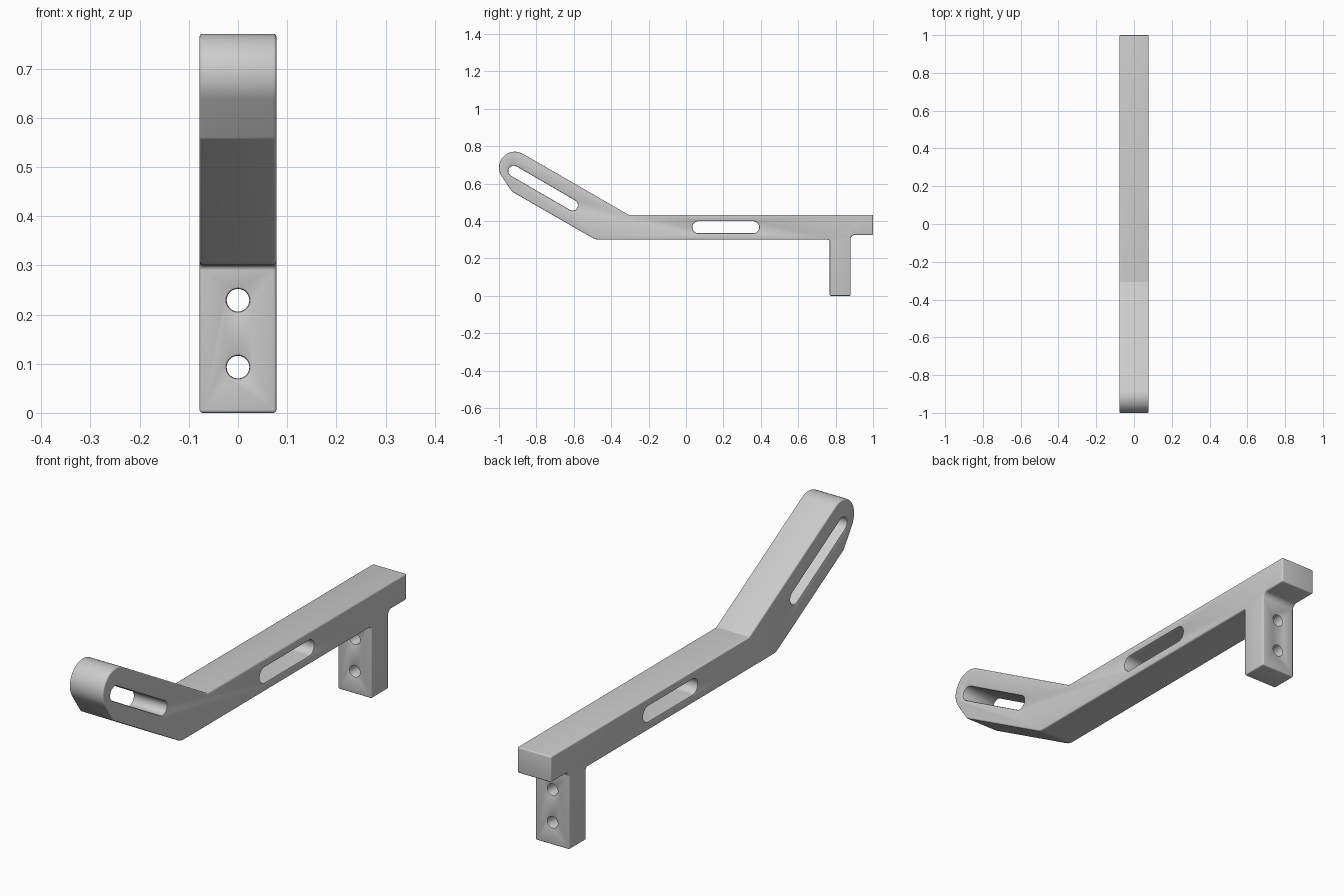
import bpy, bmesh, math
from mathutils import Vector

cube = bpy.data.objects.get("Cube")
if cube:
    bpy.data.objects.remove(cube, do_unlink=True)

HALF_WIDTH = 0.078
RIM = 0.005

gray = bpy.data.materials.new("light gray")
gray.use_nodes = True
gray.diffuse_color = (0.6, 0.6, 0.6, 1)
gray.node_tree.nodes["Principled BSDF"].inputs["Base Color"].default_value = (0.6, 0.6, 0.6, 1)


def rounded(corners):
    """Outline with each (u, v, radius) corner replaced by an arc."""
    out = []
    count = len(corners)
    for i, (u, v, r) in enumerate(corners):
        p = Vector((u, v))
        if r == 0:
            out.append(p)
            continue
        a = (Vector(corners[i - 1][:2]) - p).normalized()
        b = (Vector(corners[(i + 1) % count][:2]) - p).normalized()
        half = a.angle(b) / 2
        centre = p + (a + b).normalized() * r / math.sin(half)
        start = p + a * r / math.tan(half) - centre
        end = p + b * r / math.tan(half) - centre
        turn = start.angle(end)
        steps = max(4, round(turn / math.radians(6)))
        for k in range(steps + 1):
            t = k / steps
            out.append(centre + (start * math.sin((1 - t) * turn)
                                 + end * math.sin(t * turn)) / math.sin(turn))
    return out


def capsule(a, b, r, steps=24):
    """Stadium outline from a to b; a full circle when they coincide."""
    a, b = Vector(a), Vector(b)
    d = b - a
    base = math.atan2(d.y, d.x) if d.length else 0
    pts = []
    for centre, offset in ((b, -math.pi / 2), (a, math.pi / 2)):
        for k in range(steps + (1 if d.length else 0)):
            t = base + offset + math.pi * k / steps
            pts.append(centre + r * Vector((math.cos(t), math.sin(t))))
    return pts


def loft(name, sections, place):
    """Skin matching outlines at several depths and cap both ends."""
    bm = bmesh.new()
    rings = [[bm.verts.new(place(p.x, p.y, depth)) for p in outline]
             for depth, outline in sections]
    for lower, upper in zip(rings, rings[1:]):
        for i in range(len(lower)):
            j = (i + 1) % len(lower)
            bm.faces.new((lower[i], lower[j], upper[j], upper[i]))
    bm.faces.new(rings[0])
    bm.faces.new(rings[-1])
    bmesh.ops.recalc_face_normals(bm, faces=bm.faces)
    mesh = bpy.data.meshes.new(name)
    bm.to_mesh(mesh)
    bm.free()
    mesh.materials.append(gray)
    obj = bpy.data.objects.new(name, mesh)
    bpy.context.collection.objects.link(obj)
    return obj


def across(u, v, depth):
    return (depth, u, v)


def lengthwise(u, v, depth):
    return (u, depth, v)


# Side profile: bar, mounting leg, and angled arm with a rounded tip
profile = rounded([
    (1.0, 0.433, 0), (-0.307, 0.433, 0),
    (-1.194, 0.945, 0.085), (-0.93, 0.557, 0.02),
    (-0.483, 0.30, 0.07),
    (0.768, 0.30, 0.01), (0.768, 0.0, 0),
    (0.88, 0.0, 0), (0.88, 0.325, 0.022), (1.0, 0.325, 0),
])
bracket = loft("bracket_arm", [(-HALF_WIDTH, profile), (HALF_WIDTH, profile)], across)
bevel = bracket.modifiers.new("edge_rounding", 'BEVEL')
bevel.width = 0.006
bevel.segments = 4
bevel.limit_method = 'ANGLE'
bevel.angle_limit = math.radians(35)


def cut(name, a, b, r, near, far, place):
    """Through opening with slightly flared rims."""
    sections = [(d, capsule(a, b, r + extra)) for d, extra in (
        (near - 0.02, RIM), (near, RIM), (near + RIM * 0.3, RIM * 0.3),
        (near + RIM, 0), (far - RIM, 0), (far - RIM * 0.3, RIM * 0.3),
        (far, RIM), (far + 0.02, RIM))]
    cutter = loft(name, sections, place)
    cutter.hide_render = True
    cutter.hide_viewport = True
    mod = bracket.modifiers.new(name, 'BOOLEAN')
    mod.operation = 'DIFFERENCE'
    mod.solver = 'EXACT'
    mod.object = cutter
    return cutter


# Slots through the sides, and screw holes through the leg
cutters = [
    cut("bar_slot", (0.066, 0.367), (0.359, 0.367), 0.032, -HALF_WIDTH, HALF_WIDTH, across),
    cut("arm_slot", (-0.921, 0.667), (-0.607, 0.485), 0.029, -HALF_WIDTH, HALF_WIDTH, across),
]
for z in (0.093, 0.229):
    cutters.append(cut("screw_hole", (0, z), (0, z), 0.023, 0.768, 0.88, lengthwise))

# Bake the modifiers, discard the cutters, and smooth the rounded surfaces
bpy.context.view_layer.update()
graph = bpy.context.evaluated_depsgraph_get()
baked = bpy.data.meshes.new_from_object(bracket.evaluated_get(graph))
bracket.modifiers.clear()
bracket.data = baked
for cutter in cutters:
    bpy.data.objects.remove(cutter, do_unlink=True)
bpy.ops.object.select_all(action='DESELECT')
bracket.select_set(True)
bpy.context.view_layer.objects.active = bracket
bpy.ops.object.shade_smooth_by_angle(angle=math.radians(26))
